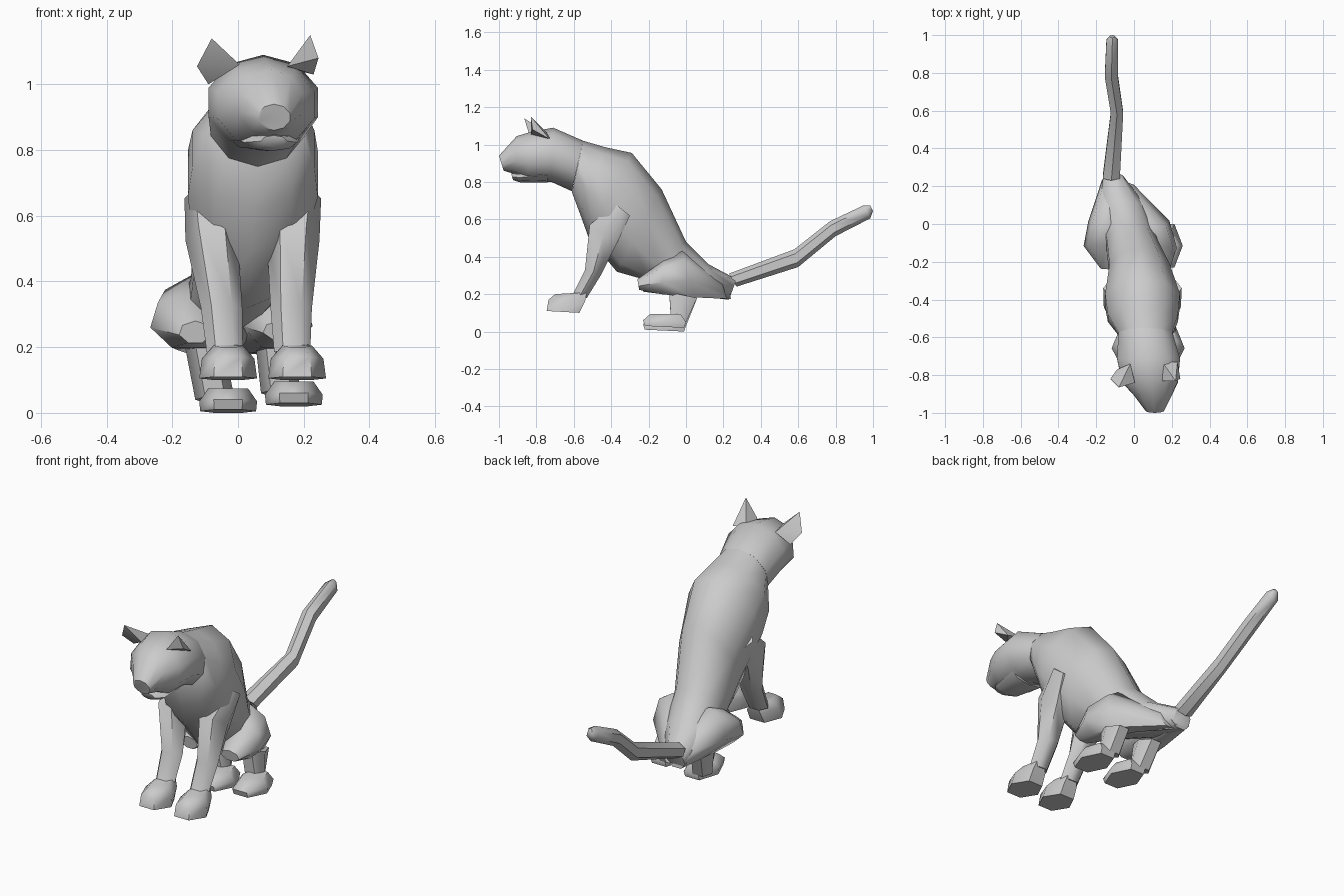
import bpy, bmesh
from math import cos, sin, pi, radians


def finish(name, bm, angle):
    bmesh.ops.recalc_face_normals(bm, faces=bm.faces)
    me = bpy.data.meshes.new(name)
    bm.to_mesh(me)
    bm.free()
    ob = bpy.data.objects.new(name, me)
    bpy.context.collection.objects.link(ob)
    bpy.ops.object.select_all(action='DESELECT')
    ob.select_set(True)
    bpy.context.view_layer.objects.active = ob
    bpy.ops.object.shade_smooth_by_angle(angle=radians(angle))
    return ob


def loft(name, rings, sides=8, angle=55, turn=0.0):
    """Ring = (x centre, y/z of one edge, y/z of the opposite edge, half width)."""
    bm = bmesh.new()
    loops = []
    for x, y1, z1, y2, z2, w in rings:
        loop = []
        for i in range(sides):
            a = 2 * pi * (i + turn) / sides
            t = (1 + cos(a) / cos(2 * pi * turn / sides)) / 2
            loop.append(bm.verts.new((x + w * sin(a), y2 + (y1 - y2) * t, z2 + (z1 - z2) * t)))
        loops.append(loop)
    for a, b in zip(loops, loops[1:]):
        for i in range(sides):
            j = (i + 1) % sides
            bm.faces.new((a[i], a[j], b[j], b[i]))
    bm.faces.new(loops[0])
    bm.faces.new(loops[-1])
    return finish(name, bm, angle)


def hull(name, points):
    bm = bmesh.new()
    for p in points:
        bm.verts.new(p)
    bmesh.ops.convex_hull(bm, input=bm.verts)
    return finish(name, bm, 20)


# Torso, from neck to tail root
loft("body", [
    (0.06, -0.55, 1.02, -0.61, 0.745, 0.15),
    (0.047, -0.43, 0.985, -0.565, 0.625, 0.195),
    (0.045, -0.29, 0.955, -0.52, 0.50, 0.208),
    (0.03, -0.13, 0.76, -0.37, 0.32, 0.168),
    (-0.01, 0.0, 0.48, -0.23, 0.28, 0.14),
    (-0.06, 0.12, 0.36, 0.05, 0.19, 0.13),
    (-0.11, 0.27, 0.28, 0.23, 0.17, 0.055)], 10)

# Head, with the upper muzzle overhanging the jaw
loft("head", [
    (0.06, -0.55, 1.02, -0.61, 0.75, 0.15),
    (0.077, -0.71, 1.09, -0.72, 0.80, 0.175),
    (0.085, -0.82, 1.07, -0.85, 0.805, 0.155),
    (0.10, -0.905, 1.045, -0.91, 0.84, 0.105),
    (0.11, -1.0, 0.94, -0.975, 0.86, 0.05)], 10)
loft("jaw", [
    (0.08, -0.74, 0.88, -0.74, 0.797, 0.11),
    (0.10, -0.89, 0.85, -0.885, 0.797, 0.08),
    (0.11, -0.935, 0.845, -0.925, 0.81, 0.04)], 8)

# Ears
hull("left_ear", [(-0.125, -0.82, 1.055), (-0.08, -0.865, 1.14), (0.005, -0.84, 1.06),
                  (-0.09, -0.77, 1.0), (-0.02, -0.74, 1.06)])
hull("right_ear", [(0.22, -0.83, 1.15), (0.245, -0.82, 1.08), (0.23, -0.73, 1.03),
                   (0.15, -0.83, 1.055), (0.15, -0.73, 1.05)])

# Tail
loft("tail", [
    (-0.12, 0.23, 0.31, 0.27, 0.24, 0.052),
    (-0.09, 0.58, 0.44, 0.60, 0.345, 0.038),
    (-0.12, 0.77, 0.59, 0.80, 0.51, 0.04),
    (-0.115, 0.95, 0.675, 0.985, 0.605, 0.036),
    (-0.115, 0.985, 0.675, 1.0, 0.645, 0.014)], 6)

# Front legs and paws
for side, xs, fx in (("left", (-0.10, -0.08, -0.05, -0.04), -0.03),
                     ("right", (0.19, 0.168, 0.162, 0.165), 0.18)):
    loft(side + "_front_leg", [
        (xs[0], -0.38, 0.685, -0.30, 0.62, 0.063),
        (xs[1], -0.515, 0.57, -0.365, 0.48, 0.08),
        (xs[2], -0.54, 0.33, -0.45, 0.31, 0.063),
        (xs[3], -0.61, 0.19, -0.53, 0.18, 0.055)], 6, turn=0.5)
    loft(side + "_front_paw", [
        (fx, -0.745, 0.11, -0.57, 0.10, 0.088),
        (fx, -0.735, 0.17, -0.54, 0.16, 0.08),
        (fx, -0.70, 0.20, -0.53, 0.21, 0.045)], 6, turn=0.5)

# Hind shanks and paws
for side, x, fx, z in (("left", -0.10, -0.03, 0.0), ("right", 0.115, 0.17, 0.02)):
    loft(side + "_hind_shank", [
        (x, -0.09, 0.21, 0.06, 0.18, 0.06),
        (fx - 0.04, -0.08, 0.05 + z, 0.0, 0.03 + z, 0.06)], 6, turn=0.5)
    loft(side + "_hind_paw", [
        (fx, -0.22, 0.01 + z, -0.01, z, 0.085),
        (fx, -0.23, 0.04 + z, 0.0, 0.03 + z, 0.088),
        (fx, -0.19, 0.075 + z, -0.03, 0.075 + z, 0.06)], 6, turn=0.5)

# Folded thighs
loft("left_thigh", [
    (-0.13, -0.24, 0.28, -0.23, 0.21, 0.05),
    (-0.15, -0.11, 0.37, -0.12, 0.19, 0.12),
    (-0.14, 0.0, 0.42, 0.02, 0.18, 0.105),
    (-0.11, 0.23, 0.27, 0.24, 0.17, 0.06)], 7)
loft("right_thigh", [
    (0.13, -0.26, 0.28, -0.25, 0.22, 0.055),
    (0.12, -0.12, 0.38, -0.13, 0.19, 0.11),
    (0.09, -0.02, 0.43, 0.04, 0.17, 0.10),
    (-0.06, 0.19, 0.27, 0.22, 0.17, 0.06)], 7)
